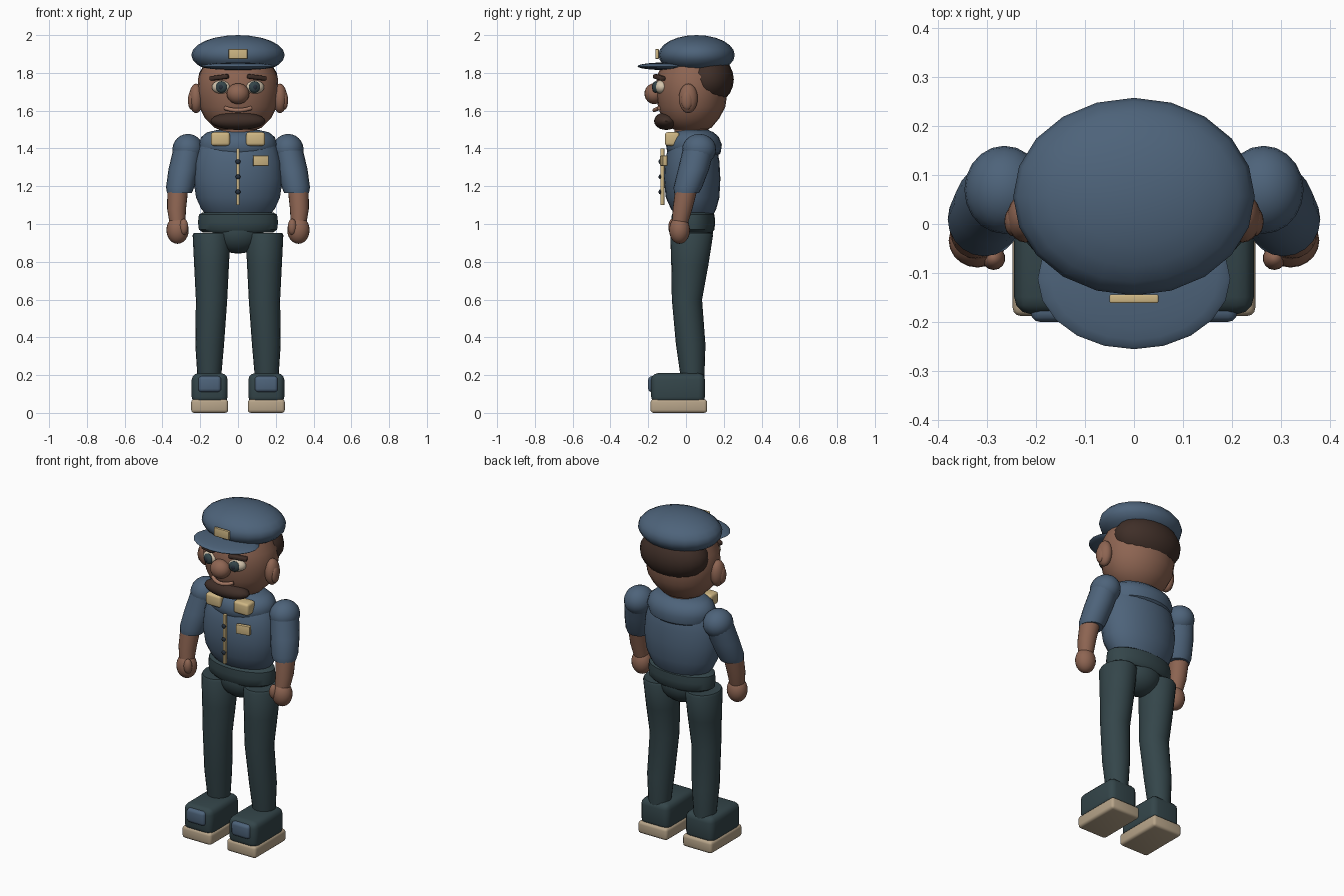
import bpy, bmesh, math
from mathutils import Matrix, Vector, Euler

if "Cube" in bpy.data.objects:
    bpy.data.objects.remove(bpy.data.objects["Cube"], do_unlink=True)


def material(name, rgb):
    m = bpy.data.materials.new(name)
    m.use_nodes = True
    m.diffuse_color = (*rgb, 1)
    bsdf = next(n for n in m.node_tree.nodes if n.type == 'BSDF_PRINCIPLED')
    bsdf.inputs["Base Color"].default_value = (*rgb, 1)
    return m


BLUE = material("uniform blue", (.075, .125, .195))
TEAL = material("dark teal", (.034, .06, .068))
SKIN = material("brown skin", (.27, .13, .085))
LIP = material("lip", (.36, .18, .12))
HAIR = material("dark brown hair", (.05, .028, .021))
GOLD = material("pale gold", (.62, .47, .23))
SOLE = material("beige sole", (.47, .37, .25))
EYE = material("eye cream", (.66, .56, .42))
NAVY = material("navy", (.02, .03, .045))
parts = []


def finish(name, bm, mat):
    bmesh.ops.recalc_face_normals(bm, faces=bm.faces)
    mesh = bpy.data.meshes.new(name)
    bm.to_mesh(mesh)
    bm.free()
    mesh.materials.append(mat)
    ob = bpy.data.objects.new(name, mesh)
    bpy.context.collection.objects.link(ob)
    parts.append(ob)
    return ob


def ball(name, mat, pos, radii, rot=(0, 0, 0), seg=20, rings=12):
    bm = bmesh.new()
    bmesh.ops.create_uvsphere(bm, u_segments=seg, v_segments=rings, radius=1)
    bm.transform(Matrix.LocRotScale(Vector(pos), Euler(rot), Vector(radii)))
    return finish(name, bm, mat)


def box(name, mat, pos, size, bevel=.008, rot=(0, 0, 0)):
    bm = bmesh.new()
    bmesh.ops.create_cube(bm, size=1)
    bm.transform(Matrix.Diagonal((*size, 1)))
    bmesh.ops.bevel(bm, geom=bm.edges[:], offset=bevel, segments=3,
                    profile=.5, affect='EDGES')
    bm.transform(Matrix.LocRotScale(Vector(pos), Euler(rot), None))
    return finish(name, bm, mat)


def loft(name, mat, rows, seg=20):
    """Skin a stack of ellipses: (z, centre x, centre y, radius x, radius y)."""
    bm = bmesh.new()
    loops = []
    for z, cx, cy, rx, ry in rows:
        loops.append([bm.verts.new((cx + rx * math.cos(2 * math.pi * i / seg),
                                    cy + ry * math.sin(2 * math.pi * i / seg), z))
                      for i in range(seg)])
    for a, b in zip(loops, loops[1:]):
        for i in range(seg):
            j = (i + 1) % seg
            bm.faces.new((a[i], a[j], b[j], b[i]))
    bm.faces.new(loops[0])
    bm.faces.new(loops[-1])
    return finish(name, bm, mat)


def tube(name, mat, points, radius):
    curve = bpy.data.curves.new(name, 'CURVE')
    curve.dimensions = '3D'
    curve.bevel_depth = radius
    curve.bevel_resolution = 2
    curve.use_fill_caps = True
    sp = curve.splines.new('POLY')
    sp.points.add(len(points) - 1)
    for p, co in zip(sp.points, points):
        p.co = (*co, 1)
    curve.materials.append(mat)
    ob = bpy.data.objects.new(name, curve)
    bpy.context.collection.objects.link(ob)


# Head, hair and face
loft("head", SKIN, [(1.485, 0, .025, .06, .05), (1.51, 0, .025, .125, .11),
                    (1.56, 0, .025, .175, .152), (1.62, 0, .03, .205, .178),
                    (1.70, 0, .03, .216, .19), (1.78, 0, .03, .21, .185),
                    (1.86, 0, .03, .17, .15)], 24)
ball("back_hair", HAIR, (0, .11, 1.765), (.212, .143, .14))
ball("nose", SKIN, (0, -.168, 1.69), (.06, .052, .055))
ball("beard", HAIR, (0, -.105, 1.545), (.145, .064, .047))
tube("mouth", LIP, [(.07 * t, -.168 + .025 * t * t, 1.602 + .012 * t * t)
                    for t in (-1, -.6, -.2, .2, .6, 1)], .011)
loft("neck", SKIN, [(1.42, 0, .03, .1, .09), (1.53, 0, .03, .1, .09)])

# Cap
ball("cap_crown", BLUE, (0, .056, 1.895), (.247, .202, .105))
ball("cap_visor", BLUE, (0, -.112, 1.835), (.197, .144, .02))
box("cap_badge", GOLD, (0, -.153, 1.9), (.1, .018, .052), .004)

# Shirt
loft("shirt_body", BLUE, [(1.04, 0, .045, .16, .095), (1.08, 0, .04, .195, .12),
                          (1.14, 0, .035, .222, .142), (1.24, 0, .032, .237, .15),
                          (1.33, 0, .032, .228, .145), (1.41, 0, .035, .205, .128),
                          (1.46, 0, .04, .17, .1)], 24)
loft("shirt_yoke", BLUE, [(1.355, 0, .04, .16, .12), (1.375, 0, .042, .195, .141),
                          (1.42, 0, .042, .208, .148), (1.46, 0, .042, .195, .132),
                          (1.485, 0, .042, .165, .105), (1.498, 0, .042, .11, .075)], 24)
box("button_placket", GOLD, (0, -.125, 1.25), (.018, .022, .3), .004)
for i in range(3):
    ball(f"button_{i + 1}", NAVY, (0, -.137, 1.17 + .08 * i), (.013, .008, .013), seg=12, rings=8)
box("chest_badge", GOLD, (.12, -.118, 1.335), (.082, .024, .055), .004, (0, 0, .2))

# Trousers top
loft("waistband", TEAL, [(.955, 0, .038, .185, .1), (.97, 0, .038, .207, .113),
                         (1.01, 0, .038, .212, .116), (1.05, 0, .038, .207, .113),
                         (1.062, 0, .038, .185, .1)], 24)
ball("hips", TEAL, (0, .035, .955), (.135, .108, .112))

# Paired parts
for side, s in (("left", 1), ("right", -1)):
    ball(side + "_ear", SKIN, (s * .222, .012, 1.665), (.038, .05, .078))
    ball(side + "_inner_ear", SKIN, (s * .247, .005, 1.655), (.018, .03, .05))
    ball(side + "_eye", EYE, (s * .09, -.135, 1.725), (.05, .034, .035), (0, 0, s * .3))
    ball(side + "_iris", TEAL, (s * .088, -.16, 1.725), (.032, .018, .031), (0, 0, s * .3))
    ball(side + "_pupil", NAVY, (s * .088, -.172, 1.725), (.015, .009, .015), seg=12, rings=8)
    box(side + "_eyebrow", HAIR, (s * .1, -.142, 1.776), (.105, .032, .024), .008,
        (0, s * .12, s * .4))
    box(side + "_collar", GOLD, (s * .093, -.073, 1.45), (.1, .076, .072), .014)

    # Arm
    ball(side + "_shoulder", BLUE, (s * .265, .07, 1.395), (.082, .09, .082))
    loft(side + "_sleeve", BLUE, [(1.165, s * .31, .003, .066, .066),
                                  (1.195, s * .306, .01, .075, .076),
                                  (1.29, s * .288, .04, .08, .082),
                                  (1.40, s * .265, .068, .077, .084)])
    loft(side + "_forearm", SKIN, [(.99, s * .32, -.034, .04, .04),
                                   (1.08, s * .325, -.018, .05, .052),
                                   (1.20, s * .318, .005, .056, .06)])
    ball(side + "_hand", SKIN, (s * .32, -.034, .968), (.059, .055, .073))
    ball(side + "_thumb", SKIN, (s * .287, -.07, .985), (.024, .024, .043), seg=14, rings=10)

    # Leg
    loft(side + "_leg", TEAL, [(.18, s * .152, .035, .062, .062),
                               (.36, s * .15, .025, .076, .078),
                               (.60, s * .14, .005, .083, .08),
                               (.78, s * .14, .02, .092, .098),
                               (.94, s * .14, .03, .1, .113),
                               (.952, s * .14, .03, .094, .107)])

    # Shoe
    box(side + "_shoe", TEAL, (s * .15, -.042, .13), (.19, .285, .16), .035)
    box(side + "_toe_cap", BLUE, (s * .15, -.175, .152), (.122, .05, .084), .018)
    box(side + "_sole", SOLE, (s * .15, -.038, .036), (.196, .3, .072), .016)

# Smooth shading with sharp creases kept
for ob in bpy.context.selected_objects:
    ob.select_set(False)
for ob in parts:
    ob.select_set(True)
bpy.context.view_layer.objects.active = parts[0]
bpy.ops.object.shade_smooth_by_angle(angle=math.radians(40))
